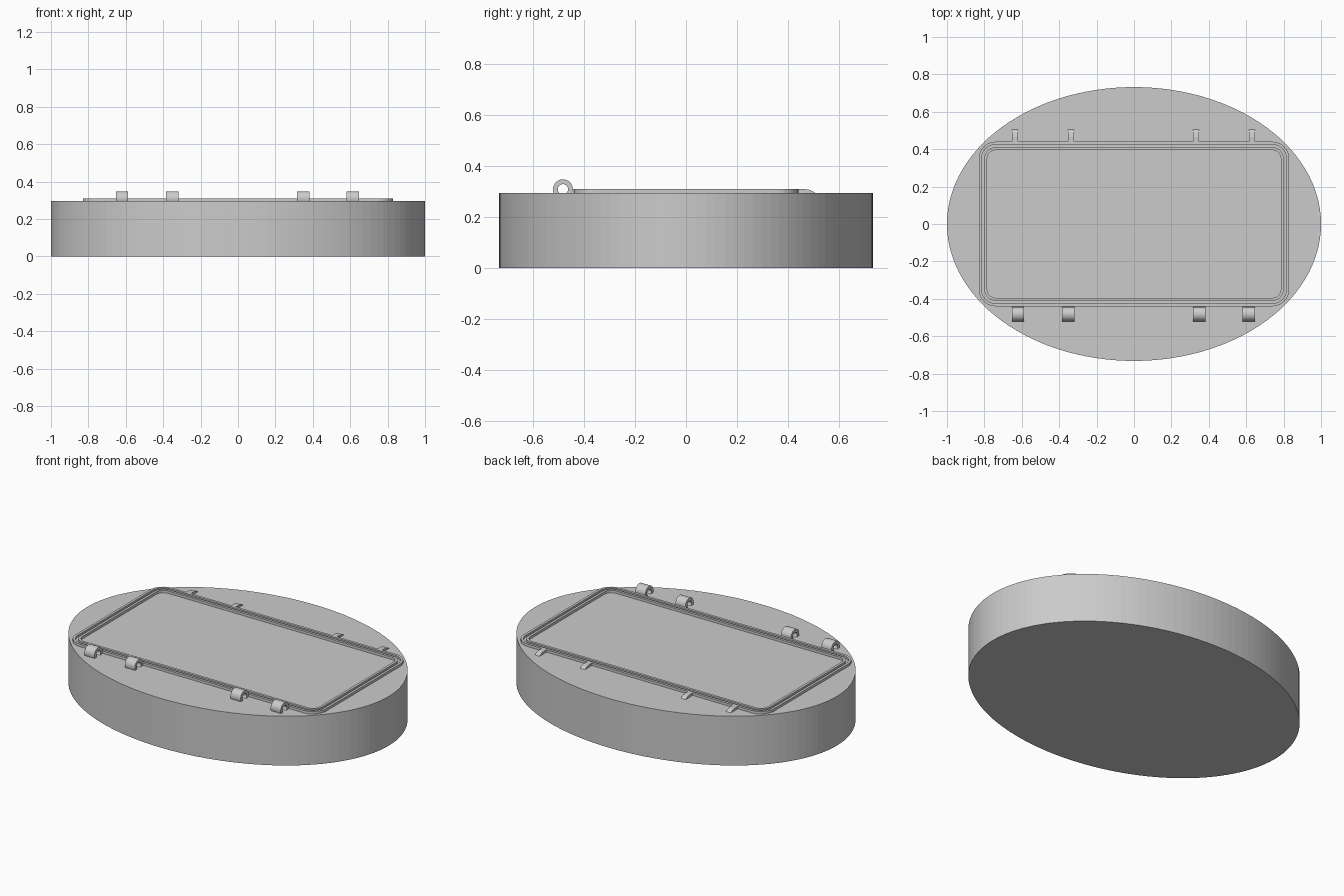
import bpy, bmesh, math

if "Cube" in bpy.data.objects:
    bpy.data.objects.remove(bpy.data.objects["Cube"])

grey = bpy.data.materials.new("plain grey")
grey.diffuse_color = (0.6, 0.6, 0.6, 1)
grey.use_nodes = True
grey.node_tree.nodes["Principled BSDF"].inputs["Base Color"].default_value = grey.diffuse_color


def make(name, bm):
    bmesh.ops.recalc_face_normals(bm, faces=bm.faces)
    me = bpy.data.meshes.new(name)
    bm.to_mesh(me)
    bm.free()
    me.materials.append(grey)
    ob = bpy.data.objects.new(name, me)
    bpy.context.collection.objects.link(ob)
    return ob


def skin(bm, loops, closed=False):
    """Join point loops of equal length with quads."""
    rings = [[bm.verts.new(p) for p in loop] for loop in loops]
    n = len(rings[0])
    pairs = list(zip(rings, rings[1:]))
    if closed:
        pairs.append((rings[-1], rings[0]))
    for a, b in pairs:
        for i in range(n):
            j = (i + 1) % n
            bm.faces.new((a[i], a[j], b[j], b[i]))
    if not closed:
        bm.faces.new(rings[0])
        bm.faces.new(rings[-1])


def rounded_rect(hx, hy, r, z, steps=8):
    pts = []
    for k, (sx, sy) in enumerate(((1, 1), (-1, 1), (-1, -1), (1, -1))):
        for i in range(steps + 1):
            a = math.pi / 2 * (k + i / steps)
            pts.append((sx * (hx - r) + r * math.cos(a),
                        sy * (hy - r) + r * math.sin(a), z))
    return pts


TOP = 0.295   # top of the body
LIP = 0.31    # top of the raised rim

# Oval body
N = 120
bm = bmesh.new()
skin(bm, [[(math.cos(2 * math.pi * i / N), 0.732 * math.sin(2 * math.pi * i / N), z)
           for i in range(N)] for z in (0, TOP)])
make("oval_body", bm)

# Raised rim with a seal groove along its middle
bm = bmesh.new()
profile = [(0, TOP - 0.005), (0, LIP), (0.015, LIP), (0.015, TOP + 0.003),
           (0.03, TOP + 0.003), (0.03, LIP), (0.045, LIP), (0.045, TOP - 0.005)]
skin(bm, [rounded_rect(0.83 - d, 0.44 - d, 0.09 - d, z) for d, z in profile], closed=True)
make("grooved_rim", bm)

# Hinge knuckles: hollow tubes along the front edge
S = 32
for x in (-0.62, -0.352, 0.348, 0.614):
    bm = bmesh.new()
    loops = []
    for r, dx in ((0.039, -0.033), (0.039, 0.033), (0.02, 0.033), (0.02, -0.033)):
        loops.append([(x + dx, -0.482 + r * math.cos(2 * math.pi * i / S),
                       0.309 + r * math.sin(2 * math.pi * i / S)) for i in range(S)])
    skin(bm, loops, closed=True)
    # flatten the lower outside of the tube onto the body top
    for v in bm.verts:
        v.co.z = max(v.co.z, TOP - 0.008)
    ob = make("hinge_knuckle", bm)
    for p in ob.data.polygons:
        p.use_smooth = abs(p.normal.x) < 0.5
    ob.data.set_sharp_from_angle(angle=math.radians(35))

# Latch catches: small curved wedges along the back edge
for x in (-0.635, -0.336, 0.332, 0.632):
    bm = bmesh.new()
    side = [(0.43, TOP - 0.005), (0.43, LIP), (0.465, LIP), (0.483, 0.307),
            (0.497, 0.301), (0.505, TOP), (0.505, TOP - 0.005)]
    skin(bm, [[(x + dx, y, z) for y, z in side] for dx in (-0.016, 0.016)])
    make("latch_catch", bm)
